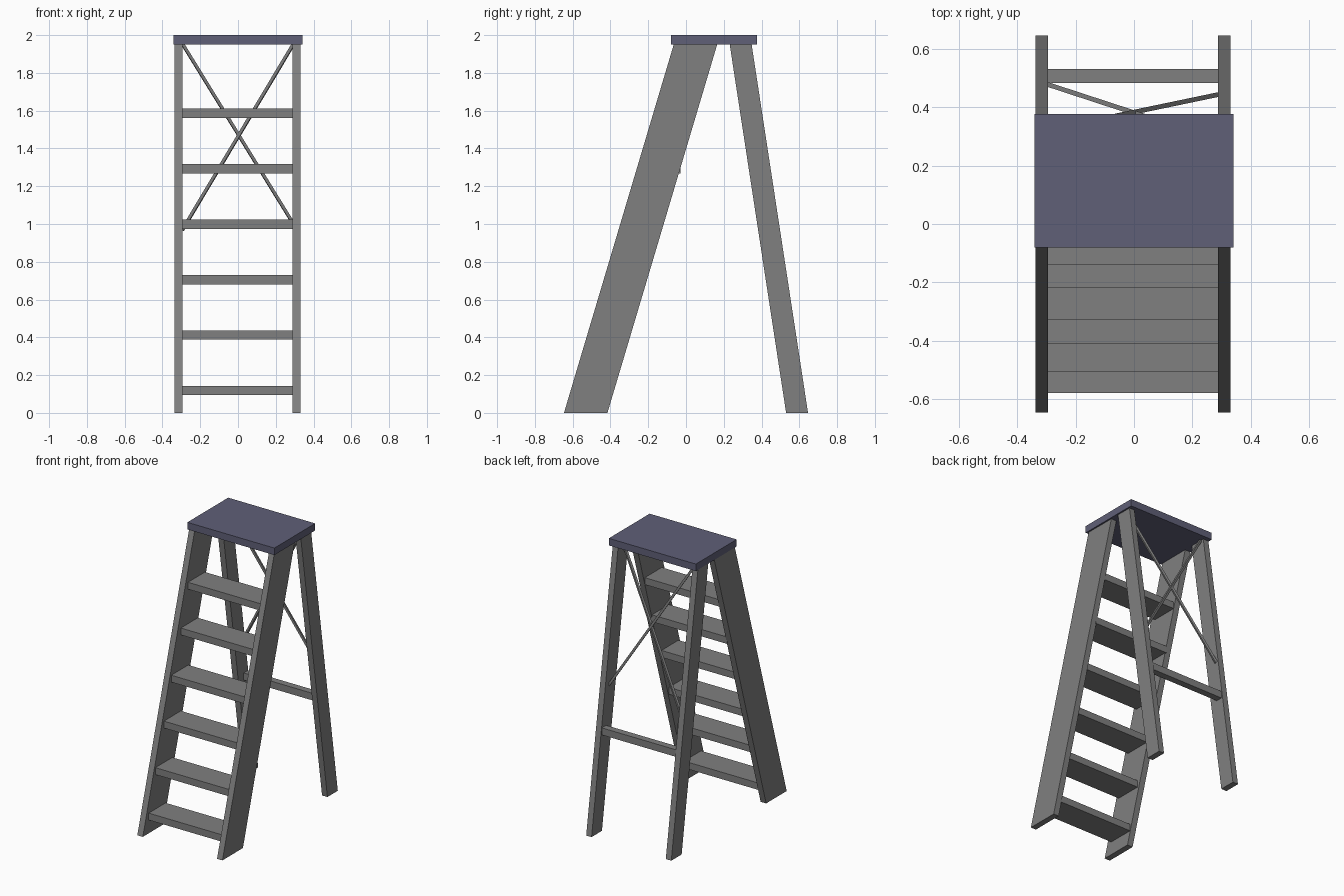
import bpy, bmesh
from mathutils import Vector

if "Cube" in bpy.data.objects:
    bpy.data.objects.remove(bpy.data.objects["Cube"])


def material(name, rgb):
    m = bpy.data.materials.new(name)
    m.diffuse_color = (*rgb, 1)
    m.use_nodes = True
    m.node_tree.nodes["Principled BSDF"].inputs["Base Color"].default_value = m.diffuse_color
    return m


grey = material("grey metal", (0.215, 0.215, 0.215))
slate = material("slate blue", (0.115, 0.115, 0.185))


def prism(name, x0, x1, profile, mat):
    """Extrude a (y, z) profile from x0 to x1."""
    bm = bmesh.new()
    face = bm.faces.new([bm.verts.new((x0, y, z)) for y, z in profile])
    ext = bmesh.ops.extrude_face_region(bm, geom=[face])["geom"]
    bmesh.ops.translate(bm, vec=(x1 - x0, 0, 0),
                        verts=[v for v in ext if isinstance(v, bmesh.types.BMVert)])
    bmesh.ops.recalc_face_normals(bm, faces=bm.faces)
    me = bpy.data.meshes.new(name)
    bm.to_mesh(me)
    bm.free()
    me.materials.append(mat)
    ob = bpy.data.objects.new(name, me)
    bpy.context.collection.objects.link(ob)
    return ob


def box(name, x0, x1, y0, y1, z0, z1, mat):
    return prism(name, x0, x1, [(y0, z0), (y1, z0), (y1, z1), (y0, z1)], mat)


def bar(name, a, b, w, mat):
    """Square bar from a to b."""
    a, b = Vector(a), Vector(b)
    h, n = w / 2, (b - a).length / 2
    ob = box(name, -n, n, -h, h, -h, h, mat)
    ob.location = (a + b) / 2
    ob.rotation_mode = 'QUATERNION'
    ob.rotation_quaternion = (b - a).to_track_quat('X', 'Z')
    return ob


# top platform
box("top_platform", -0.341, 0.341, -0.08, 0.377, 1.95, 2.0, slate)

# side rails and back legs
for side, x0, x1 in (("left", -0.337, -0.294), ("right", 0.288, 0.33)):
    prism("front_rail_" + side, x0, x1,
          [(-0.646, 0), (-0.416, 0), (0.168, 1.96), (-0.062, 1.96)], grey)
    prism("back_leg_" + side, x0, x1,
          [(0.53, 0), (0.646, 0), (0.346, 1.96), (0.23, 1.96)], grey)

# treads
for i, y in enumerate((-0.58, -0.505, -0.41, -0.327, -0.22, -0.14)):
    top = 0.143 + 0.2935 * i
    box(f"tread_{i + 1}", -0.3, 0.295, y, y + 0.19, top - 0.049, top, grey)

# back crossbar and diagonal braces
box("back_crossbar", -0.3, 0.295, 0.483, 0.531, 0.68, 0.73, grey)
bar("brace_a", (-0.295, 0.478, 0.968), (0.295, 0.285, 1.955), 0.016, grey)
bar("brace_b", (0.295, 0.445, 0.998), (-0.295, 0.322, 1.955), 0.016, grey)
